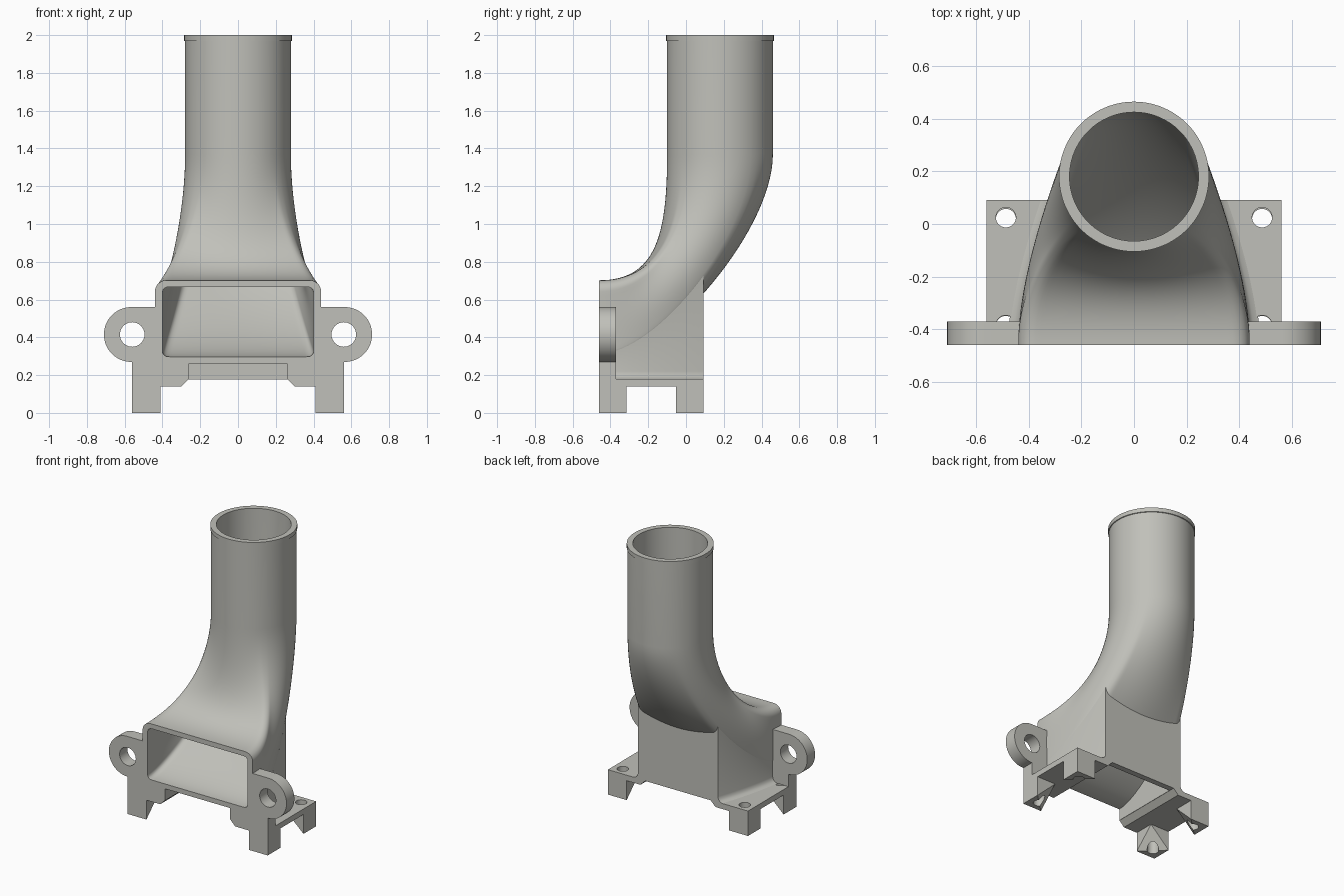
import bpy, bmesh, math
from mathutils import Vector

if "Cube" in bpy.data.objects:
    bpy.data.objects.remove(bpy.data.objects["Cube"])

grey = bpy.data.materials.new("light_grey")
grey.diffuse_color = (0.53, 0.53, 0.49, 1)
grey.use_nodes = True
grey.node_tree.nodes["Principled BSDF"].inputs["Base Color"].default_value = grey.diffuse_color


def make(name, verts, faces, smooth=False):
    bm = bmesh.new()
    vs = [bm.verts.new(v) for v in verts]
    for f in faces:
        bm.faces.new([vs[i] for i in f])
    bmesh.ops.recalc_face_normals(bm, faces=bm.faces)
    me = bpy.data.meshes.new(name)
    bm.to_mesh(me)
    bm.free()
    me.materials.append(grey)
    ob = bpy.data.objects.new(name, me)
    bpy.context.collection.objects.link(ob)
    if smooth:
        smooth_by_angle(ob)
    return ob


def smooth_by_angle(ob):
    bpy.ops.object.select_all(action='DESELECT')
    ob.select_set(True)
    bpy.context.view_layer.objects.active = ob
    bpy.ops.object.shade_smooth_by_angle(angle=math.radians(30))


def loft(name, rings, closed=False, smooth=False):
    """Skin equal-sized rings; cap the ends unless closed on itself."""
    n, m = len(rings[0]), len(rings)
    faces = [(i * n + j, i * n + (j + 1) % n,
              (i + 1) % m * n + (j + 1) % n, (i + 1) % m * n + j)
             for i in range(m if closed else m - 1) for j in range(n)]
    if not closed:
        faces += [tuple(range(n)), tuple(range((m - 1) * n, m * n))]
    return make(name, [p for r in rings for p in r], faces, smooth)


def box(name, x0, x1, y0, y1, z0, z1):
    return loft(name, [[(x0, y0, z), (x1, y0, z), (x1, y1, z), (x0, y1, z)] for z in (z0, z1)])


def cylinder(name, centre, r, depth, axis):
    rings = []
    for h in (-depth / 2, depth / 2):
        ring = []
        for k in range(40):
            a, b = r * math.cos(k * math.pi / 20), r * math.sin(k * math.pi / 20)
            ring.append(Vector(centre) + Vector((a, h, b) if axis == 'Y' else (a, b, h)))
        rings.append(ring)
    return loft(name, rings)


def cut(ob, cutters):
    """Subtract the cutters, bake the result and remove them."""
    for c in cutters:
        mod = ob.modifiers.new("cut", 'BOOLEAN')
        mod.operation, mod.solver, mod.object = 'DIFFERENCE', 'EXACT', c
        c.hide_render = True
    dg = bpy.context.evaluated_depsgraph_get()
    me = bpy.data.meshes.new_from_object(ob.evaluated_get(dg))
    ob.modifiers.clear()
    ob.data = me
    for c in cutters:
        bpy.data.objects.remove(c)
    smooth_by_angle(ob)


# ---- duct: rounded rectangle at the front sweeping up into a round pipe ----
FRONT, PIPE_Y, BEND_Z = -0.46, 0.18, 1.37
quarter = ([4 * i for i in range(9)] + [36 + 1.5 * i for i in range(12)]
           + [54 + 4 * i for i in range(9)])
ANGLES = [math.radians(q + 90 * k) for k in range(4) for q in quarter]
OUTER = (0.44, 0.22, 0.06, 0.28)   # half width, half height, corner, pipe radius
MIDDLE = (0.42, 0.2, 0.045, 0.262)
INNER = (0.40, 0.185, 0.03, 0.245)


def duct_point(a, t, dims):
    hw, hh, r, pipe = dims
    c, s = math.cos(a), math.sin(a)
    m = max(abs(c), abs(s))
    p = Vector((hw * c / m, hh * s / m))
    q = Vector((max(r - hw, min(hw - r, p.x)), max(r - hh, min(hh - r, p.y))))
    p = q + (p - q).normalized() * r
    p0 = Vector((p.x, FRONT, 0.482 + p.y))
    p3 = Vector((pipe * c, PIPE_Y - pipe * s, BEND_Z))
    p1, p2 = p0 + Vector((0, 0.3, 0)), p3 - Vector((0, 0, 0.43))
    u = 1 - t
    return u**3 * p0 + 3 * u * u * t * p1 + 3 * u * t * t * p2 + t**3 * p3


def bend(dims, n=32):
    return [[duct_point(a, i / n, dims) for a in ANGLES] for i in range(n + 1)]


def circle(r, z):
    return [Vector((r * math.cos(a), PIPE_Y - r * math.sin(a), z)) for a in ANGLES]


outer = bend(OUTER) + [circle(0.28, 1.968), circle(0.285, 1.97), circle(0.285, 2.0)]
inner = bend(INNER) + [circle(0.245, 2.0)]
loft("duct", outer + inner[::-1], closed=True, smooth=True)

# ---- skirt: straight walls dropped from the lower corners of the duct ----
corner, back = math.radians(-37.5), 0.092
lo, hi = 0.0, 1.0
for _ in range(40):
    mid = (lo + hi) / 2
    lo, hi = (mid, hi) if duct_point(corner, mid, OUTER).y < back else (lo, mid)
rings = []
for i in range(21):
    p = duct_point(corner, lo * i / 20, OUTER)
    side = [(p.x + 0.04, 0.178), (p.x + 0.018, 0.186), (p.x + 0.005, 0.2), (p.x, 0.22), (p.x, p.z)]
    rings.append([(x, p.y, z) for x, z in side] + [(-x, p.y, z) for x, z in side[::-1]])
skirt = loft("skirt", rings)
cut(skirt, [loft("duct_cutter", bend(MIDDLE)),
            box("cavity_cutter", -0.26, 0.26, -0.6, 0.05, 0.0, 0.9)])

for s, label in ((-1, "left"), (1, "right")):
    # ---- mounting ear beside the opening ----
    arc = [(0.565 + 0.145 * math.sin(a), 0.415 + 0.145 * math.cos(a))
           for a in (math.pi * k / 32 for k in range(33))]
    outline = [(0.42, 0.56)] + arc + [(0.56, 0.27), (0.56, 0.18), (0.26, 0.18),
                                      (0.26, 0.265), (0.28, 0.28), (0.42, 0.28)]
    ear = loft(label + "_ear", [[(s * x, y, z) for x, z in outline] for y in (FRONT, -0.37)])
    cut(ear, [cylinder("bolt_cutter", (s * 0.56, -0.4, 0.415), 0.065, 0.4, 'Y')])

    # ---- foot plate with a chamfered inner edge ----
    section = [(0.26, 0.18), (0.56, 0.18), (0.56, 0.14), (0.30, 0.14)]
    plate = loft(label + "_foot_plate",
                 [[(s * x, y, z) for x, z in section] for y in (FRONT, back)])
    cut(plate, [cylinder("screw_cutter", (s * 0.487, y, 0.16), 0.038, 0.3, 'Z')
                for y in (-0.385, 0.025)])

    # ---- legs: blocks with the inner bottom corner sliced off ----
    for y_out, y_in, end in ((FRONT, -0.315, "front"), (back, -0.053, "back")):
        a, b, c, d = [(s * x, y) for x, y in
                      ((0.56, y_out), (0.41, y_out), (0.41, y_in), (0.56, y_in))]
        verts = [(*p, 0.14) for p in (a, b, c, d)] + [(*p, 0.0) for p in (a, b, d)]
        leg = make(f"{label}_{end}_leg", verts,
                   [(0, 1, 2, 3), (4, 5, 6), (0, 1, 5, 4), (0, 3, 6, 4),
                    (1, 2, 5), (2, 3, 6), (2, 5, 6)])
        cut(leg, [cylinder("screw_cutter", (s * 0.487, (y_out + y_in) / 2, 0.07),
                           0.038, 0.4, 'Z')])
